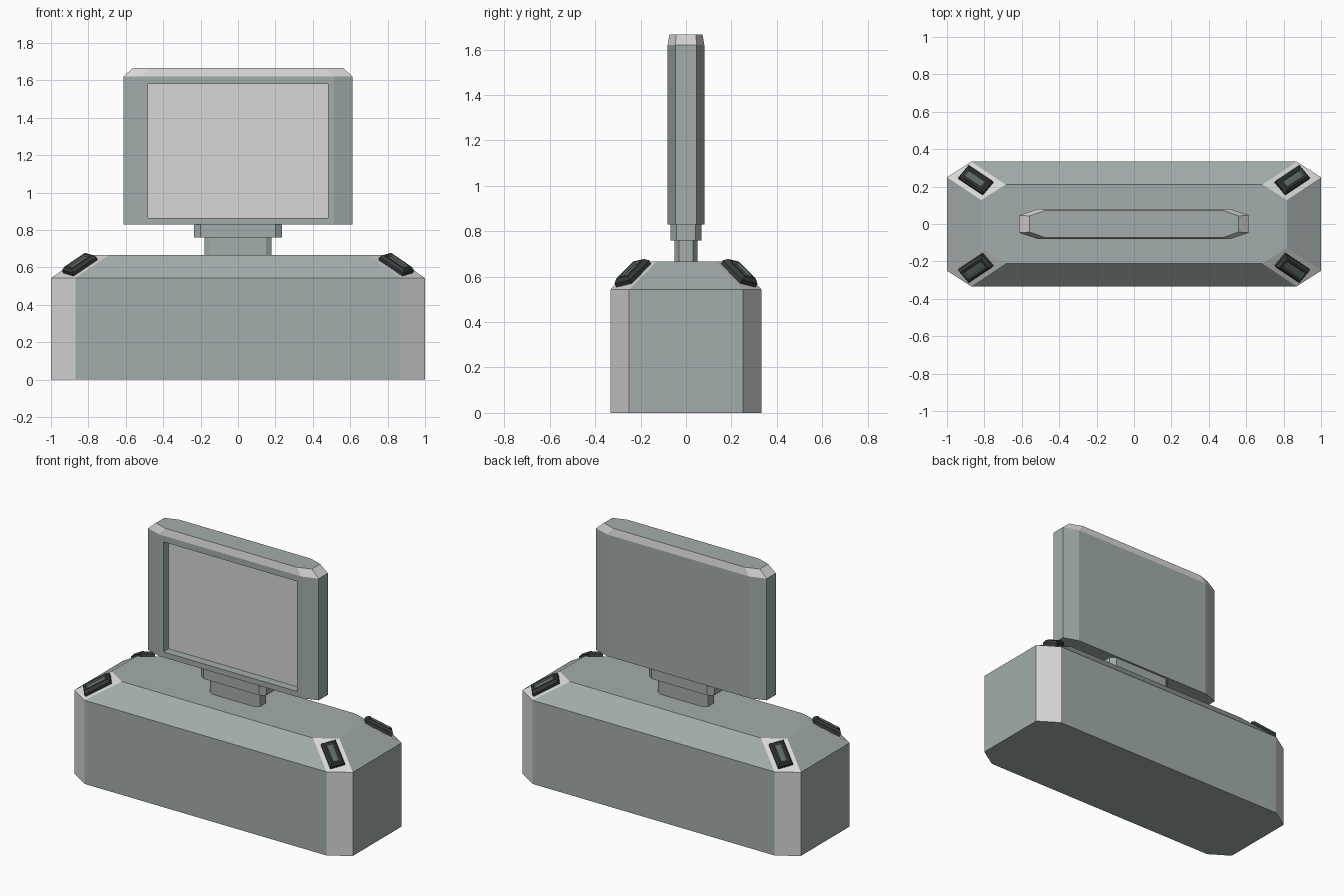
import bpy, bmesh
from mathutils import Vector, Matrix

if "Cube" in bpy.data.objects:
    bpy.data.objects.remove(bpy.data.objects["Cube"])


def material(name, r, g, b):
    m = bpy.data.materials.new(name)
    m.diffuse_color = (r, g, b, 1)
    m.use_nodes = True
    m.node_tree.nodes["Principled BSDF"].inputs["Base Color"].default_value = m.diffuse_color
    return m


TEAL = material("grey_teal", 0.36, 0.42, 0.41)
LIGHT = material("light_grey", 0.68, 0.68, 0.68)
DARK = material("near_black", 0.04, 0.046, 0.046)
SLATE = material("dark_slate", 0.10, 0.13, 0.128)


def finish(bm, name, mats):
    bmesh.ops.recalc_face_normals(bm, faces=bm.faces)
    me = bpy.data.meshes.new(name)
    bm.to_mesh(me)
    bm.free()
    for m in mats:
        me.materials.append(m)
    ob = bpy.data.objects.new(name, me)
    bpy.context.collection.objects.link(ob)
    return ob


def octagon(X, Y, x, y):
    # rectangle X by Y with corners cut back to x and y; odd sides are the corners
    return [(X, -y), (X, y), (x, Y), (-x, Y), (-X, y), (-X, -y), (-x, -Y), (x, -Y)]


def loft(rings):
    # rings: list of (z, outline); returns the bmesh and its side faces per level
    bm = bmesh.new()
    loops = [[bm.verts.new((px, py, z)) for px, py in pts] for z, pts in rings]
    levels = []
    for a, b in zip(loops, loops[1:]):
        n = len(a)
        levels.append([bm.faces.new((a[i], a[(i + 1) % n], b[(i + 1) % n], b[i]))
                       for i in range(n)])
    bm.faces.new(loops[0][::-1])
    bm.faces.new(loops[-1])
    return bm, levels


# base cabinet with light corner posts
bm, levels = loft([(0, octagon(1, 0.333, 0.87, 0.25)),
                   (0.543, octagon(1, 0.333, 0.87, 0.25)),
                   (0.667, octagon(0.818, 0.211, 0.686, 0.128))])
for level in levels:
    for f in level[1::2]:
        f.material_index = 1
finish(bm, "base", [TEAL, LIGHT])

# neck and collar under the monitor
bm, _ = loft([(z, octagon(0.18, 0.05, 0.15, 0.03)) for z in (0.66, 0.765)])
finish(bm, "neck", [TEAL])
bm, _ = loft([(z, octagon(0.235, 0.068, 0.2, 0.042)) for z in (0.76, 0.832)])
finish(bm, "collar", [TEAL])

# monitor housing with light top bevel and a recessed screen
bm, levels = loft([(0.83, octagon(0.613, 0.081, 0.512, 0.047)),
                   (1.62, octagon(0.613, 0.081, 0.512, 0.047)),
                   (1.667, octagon(0.56, 0.073, 0.472, 0.043))])
for f in levels[1]:
    f.material_index = 1
front = levels[0][6]
outer = list(front.verts)
bm.faces.remove(front)
rim, back = [], []
for v in outer:
    x = 0.48 if v.co.x > 0 else -0.48
    z = 1.58 if v.co.z > 1.2 else 0.865
    rim.append(bm.verts.new((x, -0.081, z)))
    back.append(bm.verts.new((x, -0.026, z)))
for a, b in ((outer, rim), (rim, back)):
    for i in range(4):
        j = (i + 1) % 4
        bm.faces.new((a[i], a[j], b[j], b[i]))
bm.faces.new(back).material_index = 1
finish(bm, "monitor", [TEAL, LIGHT])


# four buttons, one on each sloping corner of the base
def rect(a, b):
    return [(-a, -b), (a, -b), (a, b), (-a, b)]


for sx, side in ((-1, "left"), (1, "right")):
    for sy, end in ((-1, "front"), (1, "back")):
        low = Vector((sx * 0.935, sy * 0.2915, 0.543))
        high = Vector((sx * 0.752, sy * 0.1695, 0.667))
        u = (high - low).normalized()
        edge = Vector((sx * 0.13, sy * -0.083, 0))
        n = u.cross(edge).normalized()
        if n.z < 0:
            n = -n
        v = n.cross(u)
        bm, levels = loft([(-0.005, rect(0.088, 0.045)), (0.018, rect(0.088, 0.045)),
                           (0.035, rect(0.076, 0.032)), (0.035, rect(0.066, 0.023)),
                           (0.026, rect(0.06, 0.018))])
        for f in levels[3]:
            f.material_index = 1
        bm.faces.ensure_lookup_table()
        bm.faces[-1].material_index = 1
        bm.transform(Matrix.Translation((low + high) / 2)
                     @ Matrix((u, v, n)).transposed().to_4x4())
        finish(bm, f"button_{end}_{side}", [DARK, SLATE])
